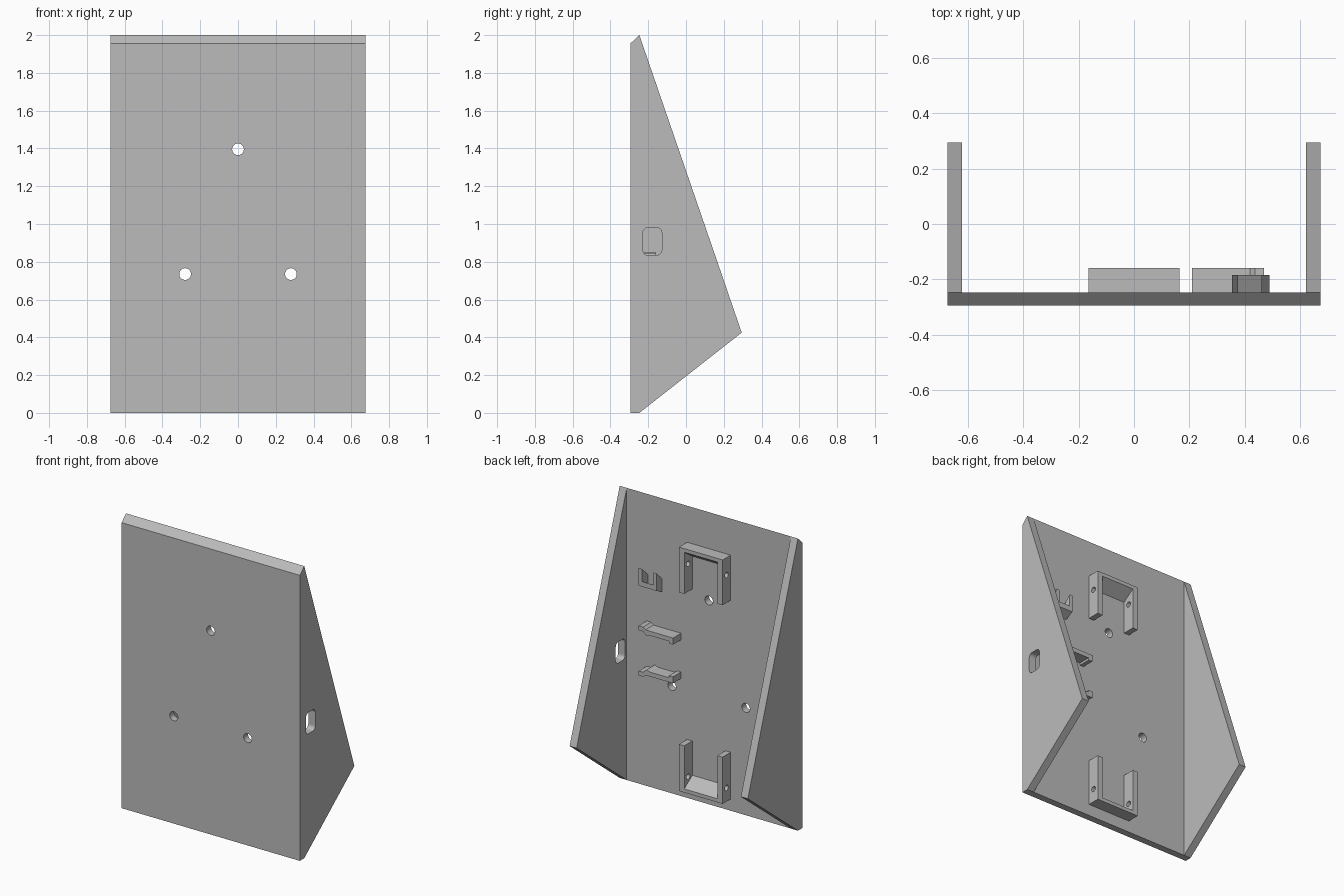
import bpy, bmesh, math
from mathutils import Vector

cube = bpy.data.objects.get("Cube")
if cube:
    bpy.data.objects.remove(cube, do_unlink=True)

grey = bpy.data.materials.new("plain grey")
grey.use_nodes = True
grey.diffuse_color = (0.5, 0.5, 0.5, 1)
grey.node_tree.nodes["Principled BSDF"].inputs["Base Color"].default_value = (0.5, 0.5, 0.5, 1)

INNER = -0.247   # inner face of the panel
LIP = -0.16      # how far the fittings stand out


def prism(name, axis, profile, start, end):
    """Extrude a 2D profile along an axis; the profile uses the other two axes in order."""
    bm = bmesh.new()

    def point(p, t):
        c = list(p)
        c.insert("xyz".index(axis), t)
        return Vector(c)

    face = bm.faces.new([bm.verts.new(point(p, start)) for p in profile])
    ext = bmesh.ops.extrude_face_region(bm, geom=[face])
    verts = [g for g in ext["geom"] if isinstance(g, bmesh.types.BMVert)]
    shift = point((0, 0), end - start)
    bmesh.ops.translate(bm, verts=verts, vec=shift)
    bmesh.ops.recalc_face_normals(bm, faces=bm.faces)
    mesh = bpy.data.meshes.new(name)
    bm.to_mesh(mesh)
    bm.free()
    mesh.materials.append(grey)
    obj = bpy.data.objects.new(name, mesh)
    bpy.context.scene.collection.objects.link(obj)
    return obj


def rounded(a, b, half_a, half_b, radius, steps=4):
    """Rounded rectangle outline; equal sizes give a circle."""
    pts = []
    for corner, (sa, sb) in enumerate([(1, 1), (-1, 1), (-1, -1), (1, -1)]):
        for i in range(steps + 1):
            ang = math.pi / 2 * (corner + i / steps)
            pts.append((a + sa * (half_a - radius) + radius * math.cos(ang),
                        b + sb * (half_b - radius) + radius * math.sin(ang)))
    return pts


def circle(a, b, radius, sides=24):
    return [(a + radius * math.cos(math.tau * i / sides),
             b + radius * math.sin(math.tau * i / sides)) for i in range(sides)]


def cut(target, cutter):
    """Subtract the cutter, then discard it."""
    cutter.hide_render = True
    mod = target.modifiers.new("cut", "BOOLEAN")
    mod.operation = "DIFFERENCE"
    mod.solver = "EXACT"
    mod.object = cutter
    bpy.context.view_layer.objects.active = target
    bpy.ops.object.modifier_apply(modifier=mod.name)
    bpy.data.objects.remove(cutter, do_unlink=True)


# Front panel with slanted top edge and three screw holes
panel = prism("front_panel", "x",
              [(-0.295, 0), (INNER, 0), (INNER, 2), (-0.295, 1.955)], -0.675, 0.675)
for x, z in [(0, 1.395), (-0.28, 0.735), (0.28, 0.735)]:
    cut(panel, prism("screw_cutter", "y", circle(x, z, 0.031), -0.4, -0.1))

# Angled side walls, the left one with a cable opening
side = [(INNER, 0), (0.295, 0.425), (INNER, 2)]
left_wall = prism("left_wall", "x", side, 0.622, 0.675)
right_wall = prism("right_wall", "x", side, -0.675, -0.622)
cut(left_wall, prism("port_cutter", "x", rounded(-0.178, 0.908, 0.05, 0.073, 0.027), 0.5, 0.8))


# U-shaped brackets with drilled arms and a wedge-shaped crossbar
def bracket(name, closed, opened, hole_z):
    inward = 1 if opened > closed else -1
    arm = [(INNER, closed), (LIP, closed), (LIP, opened), (INNER, opened)]
    for label, sign in (("left", 1), ("right", -1)):
        obj = prism(f"{name}_{label}_arm", "x", arm, sign * 0.125, sign * 0.165)
        cut(obj, prism("pin_cutter", "x", circle(-0.203, hole_z, 0.019, 16),
                       sign * 0.1, sign * 0.2))
    wedge = [(INNER, closed), (LIP, closed),
             (LIP, closed + inward * 0.025), (INNER, closed + inward * 0.085)]
    prism(f"{name}_crossbar", "x", wedge, -0.125, 0.125)


bracket("upper_bracket", 1.75, 1.44, 1.63)
bracket("lower_bracket", 0.08, 0.4, 0.173)

# Pair of hooked clips that grip a board, mirrored about its middle
clip = [(0.47, 0.17), (0.437, 0.17), (0.419, 0.155), (0.383, 0.155), (0.21, 0.155),
        (0.21, 0.11), (0.24, 0.11), (0.24, 0.125), (0.383, 0.125),
        (0.41, 0.115), (0.437, 0.14), (0.47, 0.14)]
for name, sign in (("upper_clip", 1), ("lower_clip", -1)):
    prism(name, "y", [(x, 0.96 + sign * z) for x, z in clip], INNER, LIP)

# Small cradle, open at the top, with overhanging arm tips
arm = [(INNER, 1.36), (-0.185, 1.39), (-0.185, 1.51), (INNER, 1.45)]
prism("cradle_left_arm", "x", arm, 0.462, 0.49)
prism("cradle_right_arm", "x", arm, 0.354, 0.376)
prism("cradle_base", "x",
      [(INNER, 1.36), (-0.185, 1.39), (-0.185, 1.425), (INNER, 1.39)], 0.376, 0.462)
